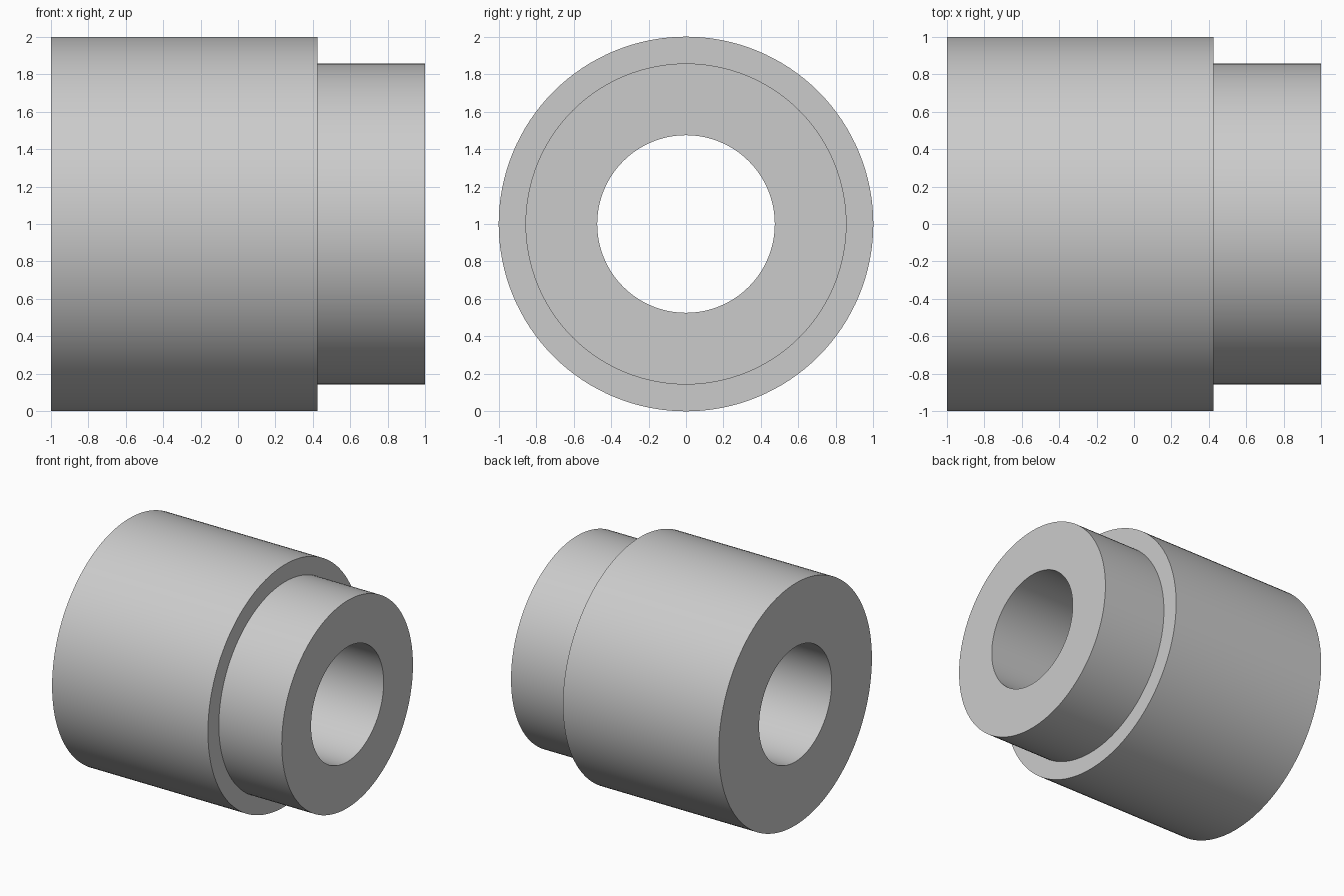
import bpy
import bmesh
import math
from mathutils import Matrix, Vector

cube = bpy.data.objects.get("Cube")
if cube:
    bpy.data.objects.remove(cube, do_unlink=True)

SEGMENTS = 128
OUTER, SHOULDER, BORE = 1.0, 0.857, 0.474
STEP_X = 0.425

# Single grey material
grey = bpy.data.materials.new("light_grey")
grey.use_nodes = True
colour = (0.6, 0.6, 0.6, 1.0)
grey.diffuse_color = colour
grey.node_tree.nodes["Principled BSDF"].inputs["Base Color"].default_value = colour

# Closed half section (position along the axis, radius)
section = [(-1, BORE), (-1, OUTER), (STEP_X, OUTER),
           (STEP_X, SHOULDER), (1, SHOULDER), (1, BORE)]

# Revolve the section around the x axis
bm = bmesh.new()
verts = [bm.verts.new((x, 0, r)) for x, r in section]
edges = [bm.edges.new((verts[i - 1], verts[i])) for i in range(len(verts))]
bmesh.ops.spin(bm, geom=verts + edges, cent=(0, 0, 0), axis=(1, 0, 0),
               angle=math.tau, steps=SEGMENTS, use_merge=True)
bmesh.ops.remove_doubles(bm, verts=bm.verts, dist=0.0001)
bmesh.ops.recalc_face_normals(bm, faces=bm.faces)
bmesh.ops.transform(bm, matrix=Matrix.Translation(Vector((0, 0, OUTER))), verts=bm.verts)

mesh = bpy.data.meshes.new("stepped_bushing")
bm.to_mesh(mesh)
bm.free()
mesh.materials.append(grey)
bushing = bpy.data.objects.new("stepped_bushing", mesh)
bpy.context.collection.objects.link(bushing)

# Smooth cylinders with crisp rims
bpy.ops.object.select_all(action="DESELECT")
bushing.select_set(True)
bpy.context.view_layer.objects.active = bushing
bpy.ops.object.shade_smooth_by_angle(angle=math.radians(30))
